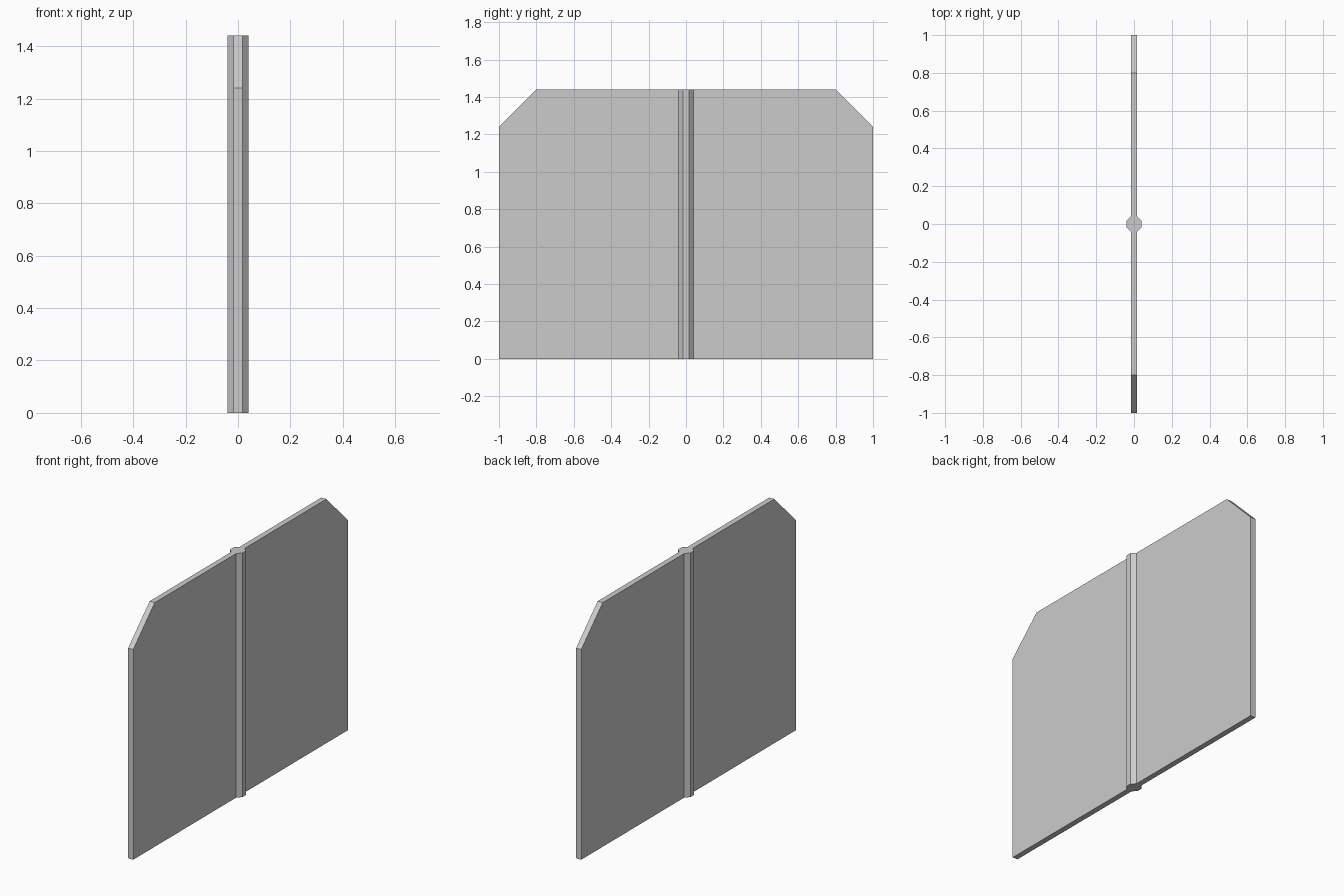
import bpy
import bmesh
import math

if "Cube" in bpy.data.objects:
    bpy.data.objects.remove(bpy.data.objects["Cube"])

HEIGHT = 1.44
APOTHEM = 0.04                                    # centre to flat of the post
HALF = APOTHEM * math.tan(math.pi / 8)            # half an octagon side = half panel thickness


def extruded(name, outline, direction):
    """Solid made by extruding a flat outline along a direction."""
    bm = bmesh.new()
    face = bm.faces.new([bm.verts.new(p) for p in outline])
    result = bmesh.ops.extrude_face_region(bm, geom=[face])
    moved = [g for g in result["geom"] if isinstance(g, bmesh.types.BMVert)]
    bmesh.ops.translate(bm, verts=moved, vec=direction)
    bmesh.ops.recalc_face_normals(bm, faces=bm.faces[:])
    mesh = bpy.data.meshes.new(name)
    bm.to_mesh(mesh)
    bm.free()
    obj = bpy.data.objects.new(name, mesh)
    bpy.context.collection.objects.link(obj)
    return obj


# Flat panels with a clipped outer top corner, one each side of the post
panel_outline = [(APOTHEM, 0), (1, 0), (1, 1.24), (0.8, HEIGHT), (APOTHEM, HEIGHT)]
panels = extruded("panels", [(-HALF, y, z) for y, z in panel_outline], (2 * HALF, 0, 0))
mirror = panels.modifiers.new("other_side", "MIRROR")
mirror.use_axis = (False, True, False)
mirror.use_mirror_merge = False

# Octagonal centre post with flats facing the panels
radius = APOTHEM / math.cos(math.pi / 8)
angles = [math.pi / 8 + i * math.pi / 4 for i in range(8)]
post_outline = [(radius * math.cos(a), radius * math.sin(a), 0) for a in angles]
extruded("center_post", post_outline, (0, 0, HEIGHT))
